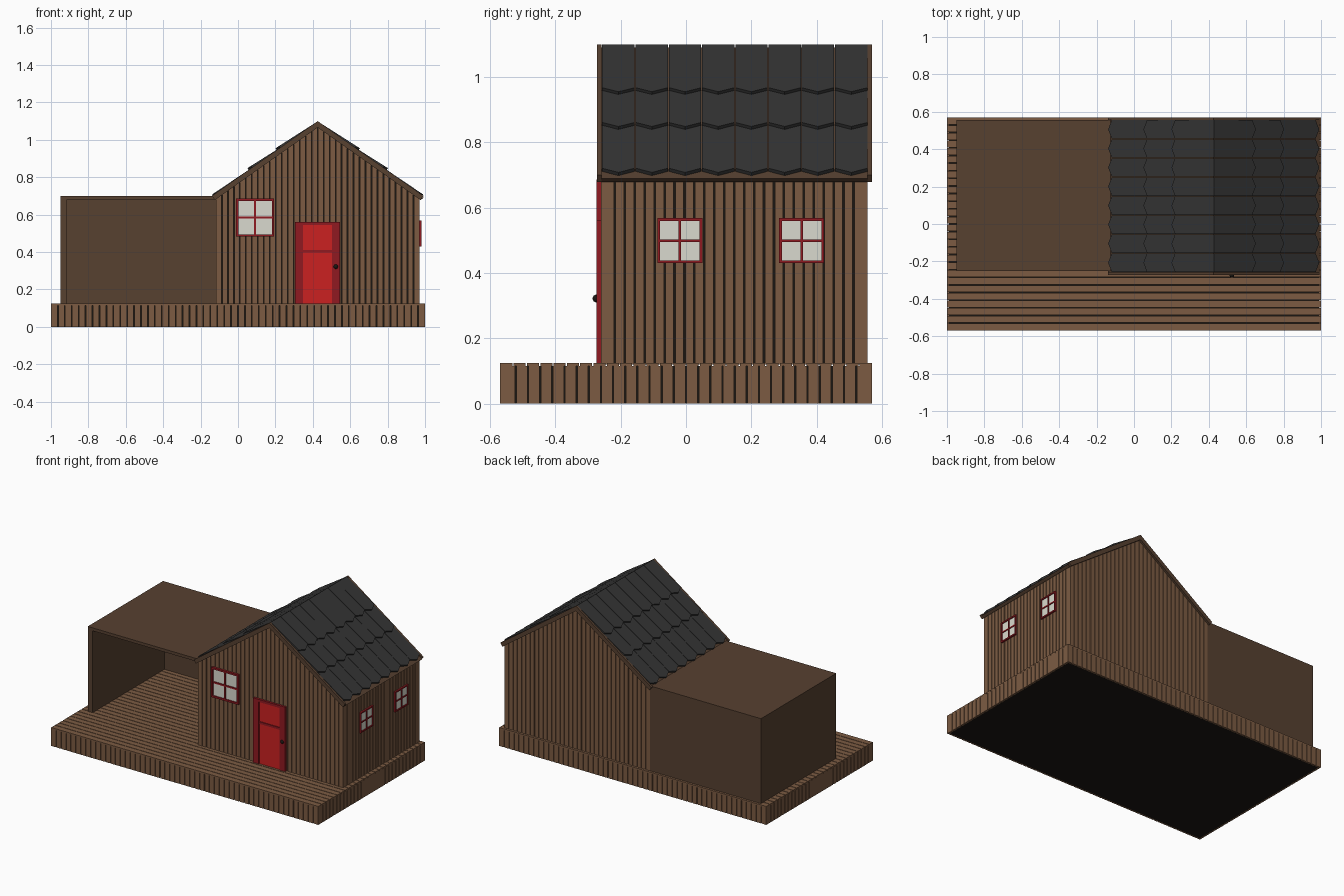
import bpy, bmesh, math
from mathutils import Vector

if "Cube" in bpy.data.objects:
    bpy.data.objects.remove(bpy.data.objects["Cube"])


def material(name, rgb):
    m = bpy.data.materials.new(name)
    m.diffuse_color = (*rgb, 1)
    m.use_nodes = True
    m.node_tree.nodes["Principled BSDF"].inputs["Base Color"].default_value = m.diffuse_color
    return m


WOOD = material("wood", (0.20, 0.105, 0.055))
DARK = material("dark_wood", (0.095, 0.052, 0.03))
BLACK = material("black", (0.01, 0.008, 0.006))
SLATE = material("slate", (0.035, 0.035, 0.035))
FRAME = material("dark_red", (0.28, 0.01, 0.015))
RED = material("red", (0.6, 0.015, 0.015))
PANE = material("pane", (0.7, 0.7, 0.62))


def prism(points, offset):
    """A flat outline and the vector it is extruded along."""
    return [Vector(p) for p in points], Vector(offset)


def box(x0, x1, y0, y1, z0, z1):
    return prism([(x0, y0, z0), (x1, y0, z0), (x1, y1, z0), (x0, y1, z0)], (0, 0, z1 - z0))


def build(name, prisms, mat):
    bm = bmesh.new()
    for pts, off in prisms:
        a = [bm.verts.new(p) for p in pts]
        b = [bm.verts.new(p + off) for p in pts]
        bm.faces.new(a)
        bm.faces.new(b[::-1])
        for i in range(len(a)):
            j = (i + 1) % len(a)
            bm.faces.new((a[i], b[i], b[j], a[j]))
    bmesh.ops.recalc_face_normals(bm, faces=bm.faces)
    me = bpy.data.meshes.new(name)
    bm.to_mesh(me)
    bm.free()
    me.materials.append(mat)
    ob = bpy.data.objects.new(name, me)
    bpy.context.collection.objects.link(ob)
    return ob


def strips(a, b, n, gap):
    """Split the span a..b into n strips with gaps between them."""
    w = (b - a) / n
    return [(a + i * w + (gap / 2 if i else 0), a + (i + 1) * w - (gap / 2 if i < n - 1 else 0))
            for i in range(n)]


# Deck: dark core, skirt planks and floor boards
T = 0.012
build("deck_core", [box(-1 + T, 1 - T, -0.57 + T, 0.57 - T, 0, 0.115)], BLACK)
skirt = []
for a, b in strips(-1, 1, 54, 0.004):
    skirt += [box(a, b, -0.57, -0.57 + T, 0, 0.115), box(a, b, 0.57 - T, 0.57, 0, 0.115)]
for a, b in strips(-0.57 + T, 0.57 - T, 30, 0.004):
    skirt += [box(-1, -1 + T, a, b, 0, 0.115), box(1 - T, 1, a, b, 0, 0.115)]
build("deck_skirt", skirt, WOOD)
build("deck_boards", [box(-1, 1, a, b, 0.115, 0.125) for a, b in strips(-0.57, 0.57, 28, 0.004)], WOOD)

# Cabin walls: planks around a dark core, cut to the roof slope
XL, XR, YF, YB, XC, ZF = -0.118, 0.97, -0.26, 0.555, 0.426, 0.12
SLOPE = 0.4 / 0.565


def under_roof(x):
    return 1.072 - SLOPE * abs(x - XC)


def gable(x0, x1, y, depth):
    xs = [x0, x1] if x1 <= XC + 1e-6 or x0 >= XC - 1e-6 else [x0, XC, x1]
    pts = [(x0, y, ZF), (x1, y, ZF)] + [(x, y, under_roof(x)) for x in reversed(xs)]
    return prism(pts, (0, depth, 0))


build("cabin_core", [gable(XL + T, XR - T, YF + T, YB - YF - 2 * T)], BLACK)
walls = []
for a, b in strips(XL, XR, 34, 0.004):
    walls += [gable(a, b, YF, T), gable(a, b, YB - T, T)]
for a, b in strips(YF + T, YB - T, 26, 0.005):
    walls += [box(XL, XL + T, a, b, ZF, under_roof(XL)), box(XR - T, XR, a, b, ZF, under_roof(XR))]
build("cabin_wall_planks", walls, WOOD)


# Roof: slab, barge boards and three courses of pointed tiles
def chevron(y0, y1, drop):
    pts = [(XC - 0.566, y0, 0.70 - drop), (XC, y0, 1.10 - drop), (XC + 0.566, y0, 0.70 - drop),
           (XC + 0.550, y0, 0.678), (XC, y0, 1.066), (XC - 0.550, y0, 0.678)]
    return prism(pts, (0, y1 - y0, 0))


build("roof_slab", [chevron(-0.258, 0.556, 0.010)], DARK)
build("barge_boards", [chevron(-0.273, -0.258, 0), chevron(0.556, 0.57, 0)], DARK)

ang = math.atan(SLOPE)
tiles = []
for s in (-1, 1):
    down = Vector((s * math.cos(ang), 0, -math.sin(ang)))
    up = Vector((s * math.sin(ang), 0, math.cos(ang)))

    def on_roof(u, y, h):
        return Vector((XC, y, 1.10)) + down * u + up * h

    for u0, u1, h0, h1 in ((0, 0.268, -0.001, 0.012), (0.235, 0.452, 0, 0.012), (0.42, 0.687, 0, 0.006)):
        uc = u1 - 0.023
        hc = h0 + (h1 - h0) * (uc - u0) / (u1 - u0)
        for a, b in strips(-0.257, 0.556, 8, 0.003):
            pts = [on_roof(u0, a, h0), on_roof(u0, b, h0), on_roof(uc, b, hc),
                   on_roof(u1, (a + b) / 2, h1), on_roof(uc, a, hc)]
            tiles.append(prism(pts, up * -0.012))
build("roof_tiles", tiles, SLATE)

# Open-fronted carport
build("carport", [box(-0.95, -0.915, -0.25, YB, ZF, 0.68),
                  box(-0.95, XL, -0.25, YB, 0.68, 0.70),
                  box(-0.915, XL, YB - 0.035, YB, ZF, 0.68)], DARK)


# Windows and door
def front(u0, u1, z0, z1, out):
    return box(u0, u1, YF - out, YF + 0.004, z0, z1)


def right(u0, u1, z0, z1, out):
    return box(XR - 0.004, XR + out, u0, u1, z0, z1)


def window(name, side, u0, u1, z0, z1, w, out):
    uc, zc, h = (u0 + u1) / 2, (z0 + z1) / 2, w * 0.45
    build(name + "_frame", [side(u0, u0 + w, z0, z1, out), side(u1 - w, u1, z0, z1, out),
                            side(u0 + w, u1 - w, z0, z0 + w, out), side(u0 + w, u1 - w, z1 - w, z1, out),
                            side(uc - h, uc + h, z0 + w, z1 - w, out * 0.9),
                            side(u0 + w, u1 - w, zc - h, zc + h, out * 0.85)], FRAME)
    build(name + "_pane", [side(u0 + w / 2, u1 - w / 2, z0 + w / 2, z1 - w / 2, out * 0.4)], PANE)


window("front_window", front, -0.01, 0.193, 0.483, 0.686, 0.012, 0.014)
window("side_window_front", right, -0.088, 0.05, 0.43, 0.568, 0.009, 0.011)
window("side_window_rear", right, 0.285, 0.423, 0.43, 0.568, 0.009, 0.011)

build("door_frame", [front(0.305, 0.347, 0.123, 0.562, 0.014), front(0.503, 0.545, 0.123, 0.562, 0.014),
                     front(0.347, 0.503, 0.545, 0.562, 0.014), front(0.347, 0.503, 0.397, 0.412, 0.013)], FRAME)
build("door_panel", [front(0.34, 0.51, 0.123, 0.55, 0.008)], RED)

bpy.ops.mesh.primitive_uv_sphere_add(segments=16, ring_count=8, radius=0.012, location=(0.523, -0.274, 0.322))
knob = bpy.context.object
knob.name = "door_knob"
knob.data.materials.append(BLACK)
bpy.ops.object.shade_smooth_by_angle()
